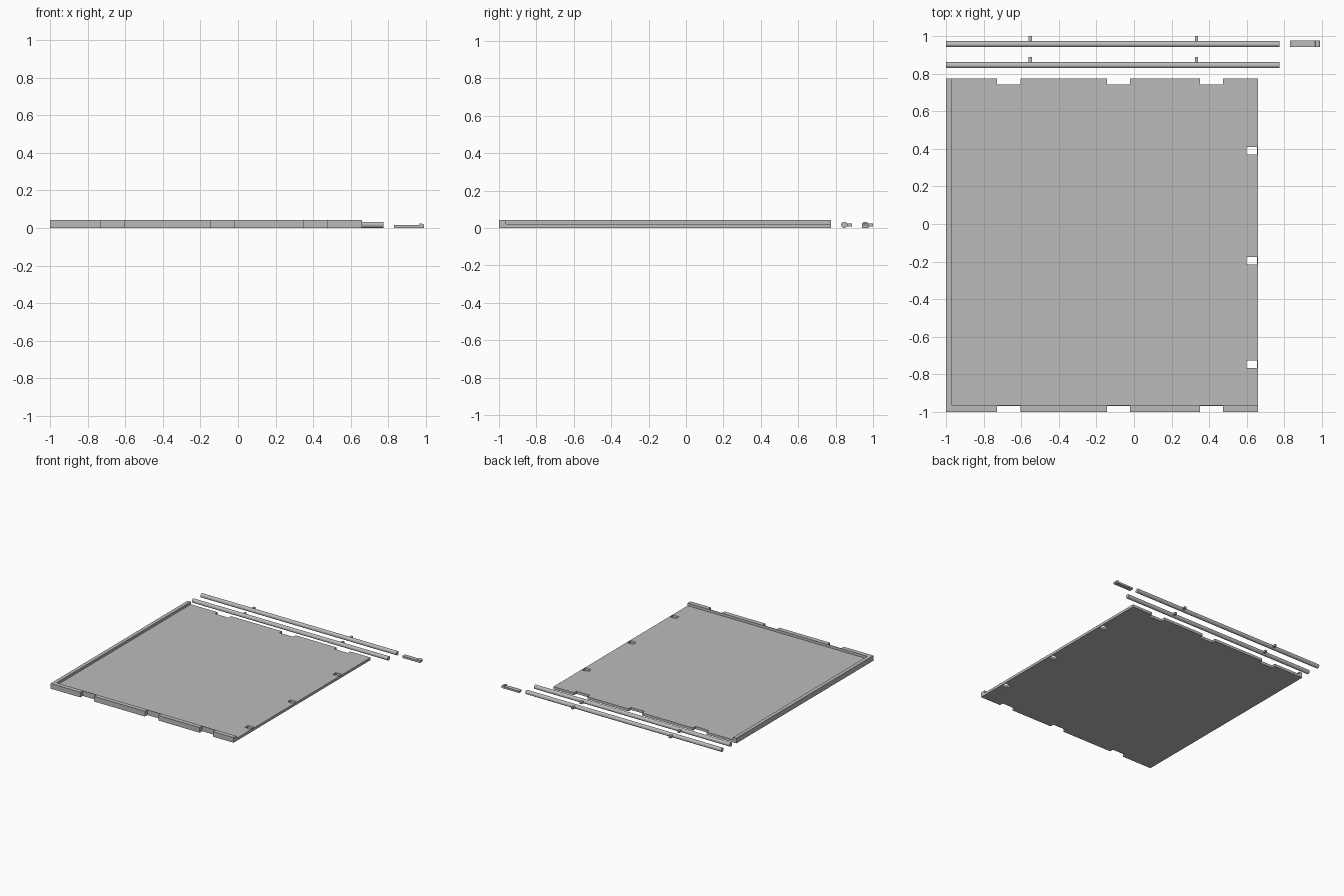
import bpy, bmesh, math
from mathutils import Matrix

cube = bpy.data.objects.get("Cube")
if cube:
    bpy.data.objects.remove(cube)

grey = bpy.data.materials.new("light_grey")
grey.use_nodes = True
color = (0.5, 0.5, 0.5, 1)
grey.diffuse_color = color
grey.node_tree.nodes["Principled BSDF"].inputs["Base Color"].default_value = color


def make(name, bm):
    mesh = bpy.data.meshes.new(name)
    bmesh.ops.recalc_face_normals(bm, faces=bm.faces)
    bm.to_mesh(mesh)
    bm.free()
    mesh.materials.append(grey)
    obj = bpy.data.objects.new(name, mesh)
    bpy.context.collection.objects.link(obj)
    return obj


def add_box(bm, xs, ys, zs):
    size = [b - a for a, b in (xs, ys, zs)]
    mid = [(a + b) / 2 for a, b in (xs, ys, zs)]
    bmesh.ops.create_cube(bm, size=1, matrix=Matrix.Translation(mid) @ Matrix.Diagonal((*size, 1)))


def box(name, xs, ys, zs):
    bm = bmesh.new()
    add_box(bm, xs, ys, zs)
    return make(name, bm)


def prism_x(name, profile, x0, x1):
    """Extrude a (y, z) profile along x."""
    bm = bmesh.new()
    face = bm.faces.new([bm.verts.new((x0, y, z)) for y, z in profile])
    ext = bmesh.ops.extrude_face_region(bm, geom=[face])
    bmesh.ops.translate(bm, vec=(x1 - x0, 0, 0),
                        verts=[v for v in ext["geom"] if isinstance(v, bmesh.types.BMVert)])
    return make(name, bm)


# Tray: stepped profile gives floor and front rim; the left rim is joined on
LEFT, RIGHT, FRONT, BACK = -1, 0.66, -1, 0.775
FLOOR, RIM = 0.021, 0.042
tray = prism_x("tray", [(FRONT, 0), (BACK, 0), (BACK, FLOOR), (-0.963, FLOOR),
                        (-0.963, RIM), (FRONT, RIM)], LEFT, RIGHT)
left_rim = box("left_rim", (LEFT, -0.97), (FRONT, BACK), (0, RIM))

# Cutters: matching edge notches front and back, slots along the right edge
bm = bmesh.new()
for x0, x1 in ((-0.73, -0.605), (-0.145, -0.02), (0.352, 0.475)):
    add_box(bm, (x0, x1), (FRONT - 0.1, FRONT + 0.032), (-0.1, 0.1))
    add_box(bm, (x0, x1), (BACK - 0.032, BACK + 0.02), (-0.1, 0.1))
for y in (0.39, -0.195, -0.747):
    add_box(bm, (0.6, 0.655), (y - 0.02, y + 0.02), (-0.1, 0.1))
cutter = make("notch_cutter", bm)
cutter.hide_render = True
cutter.hide_set(True)

for helper, operation in ((left_rim, 'UNION'), (cutter, 'DIFFERENCE')):
    mod = tray.modifiers.new(operation.title(), 'BOOLEAN')
    mod.operation, mod.solver, mod.object = operation, 'EXACT', helper
bpy.context.view_layer.objects.active = tray
for mod in list(tray.modifiers):
    bpy.ops.object.modifier_apply(modifier=mod.name)
for helper in (left_rim, cutter):
    bpy.data.objects.remove(helper)

# Two hinge rods, each with two small pegs on the back
RADIUS, SIDES = 0.017, 12
for label, y in (("front", 0.846), ("back", 0.958)):
    ring = [2 * math.pi * (i + 0.5) / SIDES for i in range(SIDES)]
    prism_x(f"{label}_rod", [(y + RADIUS * math.cos(a), RADIUS + RADIUS * math.sin(a))
                             for a in ring], LEFT, 0.775)
    for side, x in (("left", 0.333), ("right", -0.552)):
        box(f"{label}_rod_{side}_peg", (x - 0.009, x + 0.009), (y, y + 0.042), (0.009, 0.025))

# Loose latch strip with a raised lip near its end
prof = [(0.83, 0), (0.99, 0), (0.99, 0.017), (0.98, 0.023), (0.967, 0.023),
        (0.965, 0.015), (0.83, 0.015)]
bm = bmesh.new()
face = bm.faces.new([bm.verts.new((x, 0.942, z)) for x, z in prof])
ext = bmesh.ops.extrude_face_region(bm, geom=[face])
bmesh.ops.translate(bm, vec=(0, 0.034, 0),
                    verts=[v for v in ext["geom"] if isinstance(v, bmesh.types.BMVert)])
make("latch", bm)
